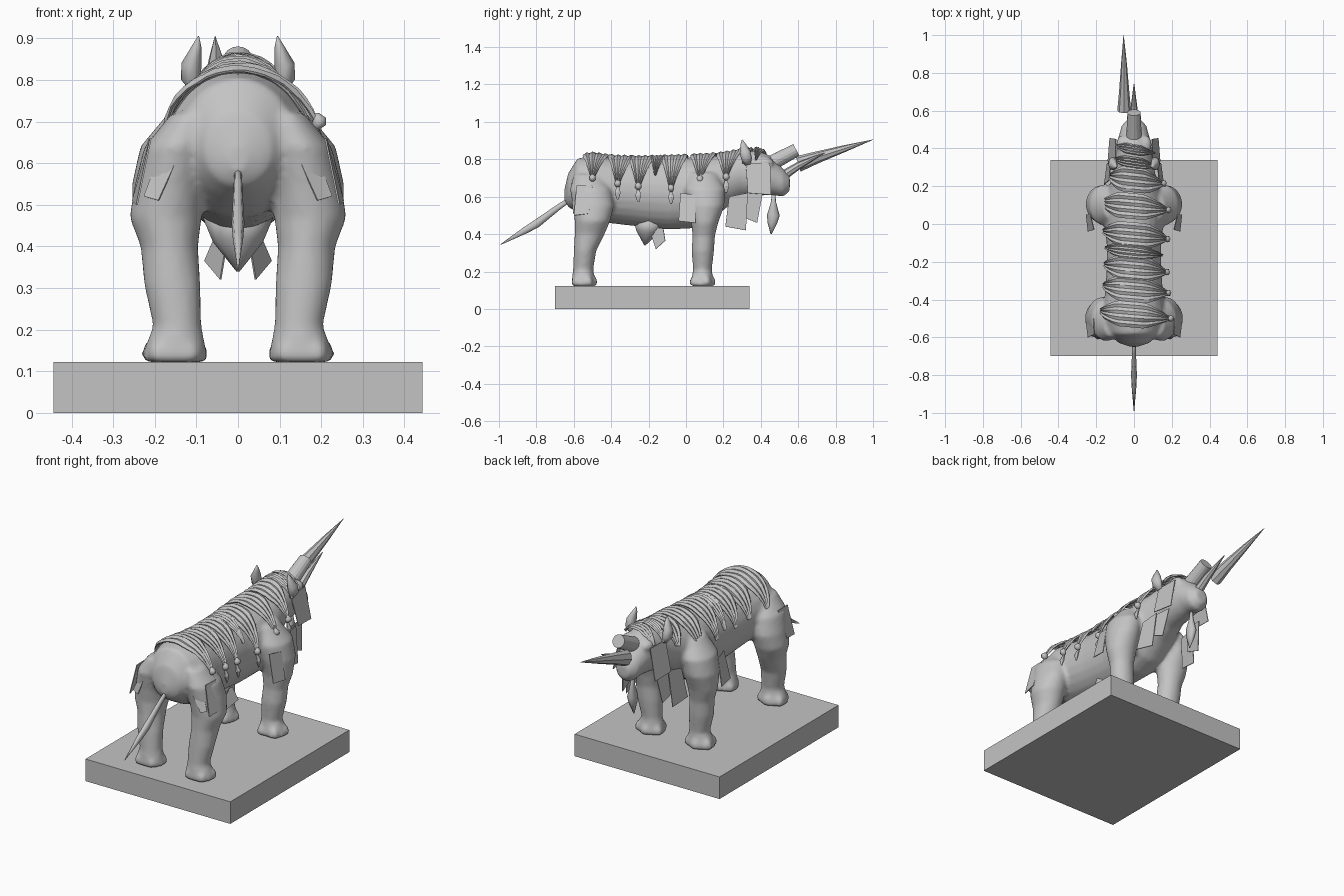
import bpy, bmesh, math, random
from mathutils import Vector

if "Cube" in bpy.data.objects:
    bpy.data.objects.remove(bpy.data.objects["Cube"])

random.seed(4)
grey = bpy.data.materials.new("stone grey")
grey.diffuse_color = (0.55, 0.55, 0.55, 1)
grey.use_nodes = True
grey.node_tree.nodes["Principled BSDF"].inputs["Base Color"].default_value = grey.diffuse_color


def finish(name, bm, smooth=True):
    bmesh.ops.recalc_face_normals(bm, faces=bm.faces)
    me = bpy.data.meshes.new(name)
    for f in bm.faces:
        f.smooth = smooth
    bm.to_mesh(me)
    bm.free()
    me.materials.append(grey)
    ob = bpy.data.objects.new(name, me)
    bpy.context.collection.objects.link(ob)
    return ob


def loft(bm, rings):
    """Skin closed rings of points and cap both ends."""
    vs = [[bm.verts.new(p) for p in r] for r in rings]
    n = len(vs[0])
    for a, b in zip(vs, vs[1:]):
        for i in range(n):
            bm.faces.new((a[i], a[(i + 1) % n], b[(i + 1) % n], b[i]))
    bm.faces.new(vs[0])
    bm.faces.new(vs[-1])


def oval(c, u, v, n=24):
    return [Vector(c) + Vector(u) * math.cos(t) + Vector(v) * math.sin(t)
            for t in (2 * math.pi * i / n for i in range(n))]


def spindle(name, pts, sides=10, flat=1.0, smooth=True):
    """Tapered rod through (x, y, z, radius); flat scales its x width."""
    bm = bmesh.new()
    d = (Vector(pts[-1][:3]) - Vector(pts[0][:3])).normalized()
    v = d.cross(Vector((1, 0, 0))).normalized()
    u = v.cross(d)
    loft(bm, [oval(p[:3], u * p[3] * flat, v * p[3], sides) for p in pts])
    return finish(name, bm, smooth)


# Plinth
bm = bmesh.new()
bmesh.ops.create_cube(bm, size=1)
for v in bm.verts:
    v.co = (v.co.x * 0.886, v.co.y * 1.04 - 0.18, v.co.z * 0.122 + 0.061)
finish("plinth", bm, False)

# Torso and head profile: y, centre z, half width, half height
TORSO = [(-.65, .61, .02, .03), (-.63, .635, .08, .09), (-.58, .66, .135, .145),
         (-.50, .645, .17, .175), (-.38, .63, .155, .175), (-.25, .62, .145, .18),
         (-.10, .615, .145, .19), (.03, .62, .16, .19), (.13, .64, .155, .175),
         (.22, .685, .125, .14), (.30, .715, .105, .125), (.38, .725, .10, .122),
         (.45, .715, .085, .105), (.52, .675, .066, .075), (.555, .67, .035, .04)]


def torso_at(y):
    for a, b in zip(TORSO, TORSO[1:]):
        if y <= b[0]:
            t = max(0, (y - a[0]) / (b[0] - a[0]))
            return [a[k] + t * (b[k] - a[k]) for k in (1, 2, 3)]
    return TORSO[-1][1:]


# Legs: x, y, z, half width, half depth
REAR = [(.11, -.53, .72, .05, .07), (.145, -.51, .64, .08, .11), (.163, -.495, .55, .085, .11),
        (.174, -.50, .47, .087, .095), (.165, -.515, .40, .069, .08), (.158, -.54, .31, .068, .06),
        (.146, -.55, .21, .058, .054), (.15, -.55, .16, .072, .06), (.152, -.547, .122, .08, .066)]
FRONT = [(.11, .09, .73, .05, .07), (.15, .10, .64, .085, .11), (.17, .105, .55, .085, .10),
         (.172, .10, .46, .08, .072), (.165, .095, .39, .064, .06), (.158, .09, .31, .066, .06),
         (.146, .088, .21, .054, .05), (.15, .087, .16, .068, .058), (.152, .085, .122, .078, .064)]

# One skin made of torso, head, legs and toes
bm = bmesh.new()
loft(bm, [oval((0, y, z), (w, 0, 0), (0, 0, h)) for y, z, w, h in TORSO])
for s in (-1, 1):
    for leg in (REAR, FRONT):
        loft(bm, [oval((s * x, y, z), (s * w, 0, 0), (0, d, 0)) for x, y, z, w, d in leg])
        fx, fy = leg[-1][:2]
        for a in (30, 90, 150, 235, 305):
            a = math.radians(a)
            r = bmesh.ops.create_uvsphere(bm, u_segments=12, v_segments=8, radius=1)
            for v in r["verts"]:
                v.co = (s * fx + .055 * math.cos(a) + v.co.x * .033,
                        fy + .047 * math.sin(a) + v.co.y * .027,
                        max(.122, .14 + v.co.z * .04))
    # Cheek and brow
    r = bmesh.ops.create_uvsphere(bm, u_segments=12, v_segments=8, radius=1)
    for v in r["verts"]:
        v.co = (s * .06 + v.co.x * .035, .42 + v.co.y * .05, .78 + v.co.z * .035)
skin = finish("body", bm)
m = skin.modifiers.new("merge", "REMESH")
m.mode = "VOXEL"
m.voxel_size = .011
m.use_smooth_shade = True
m = skin.modifiers.new("soften", "SMOOTH")
m.iterations = 4

# Tail, horns, beard and belly tuft
spindle("tail", [(0, -.60, .60, .012), (0, -.68, .545, .015), (0, -.80, .455, .022),
                 (0, -.86, .42, .018), (0, -.99, .345, .002)], 8, .7)
spindle("horn_stump", [(0, .43, .765, .042), (0, .59, .85, .035)], 16, 1, False)
spindle("small_horn", [(0, .50, .70, .028), (0, .60, .765, .02), (0, .74, .835, .002)], 8, 1, False)
spindle("broken_horn", [(-.052, .60, .775, .043), (-.052, .70, .81, .032),
                        (-.053, .85, .858, .018), (-.055, 1.0, .905, .001)], 8, .85, False)
spindle("beard", [(0, .468, .63, .008), (0, .468, .57, .014), (0, .467, .50, .034),
                  (0, .462, .46, .026), (0, .455, .40, .003)], 8, .7)
spindle("belly_tuft", [(0, -.20, .47, .085), (0, -.21, .41, .06), (0, -.22, .34, .004)], 10, 1)

# Ears
for s in (-1, 1):
    spindle("ear", [(s * .10, .33, .77, .015), (s * .113, .325, .80, .03),
                    (s * .112, .315, .84, .03), (s * .10, .305, .88, .015),
                    (s * .095, .30, .905, .002)], 10, .8)


def wrap(y0, half, a0, a1, knot):
    """Pleated cloth strip over the back, gathered on the right side."""
    bm = bmesh.new()
    rows, cols = 18, 9
    grid = []
    for i in range(rows + 1):
        t = i / rows
        a = math.radians(a0 + (a1 - a0) * t)
        w = half * min(1, .2 + 2.6 * t, .15 + 2.4 * (1 - t))
        row = []
        for j in range(cols):
            q = j / (cols - 1) * 2 - 1
            y = y0 + .03 - .04 * t + q * w
            z, rx, rz = torso_at(y)
            o = .012 + (.007 if j % 2 else 0) + random.uniform(0, .003) + .012 * t ** 4
            row.append(bm.verts.new((math.sin(a) * (rx + o), y, z + math.cos(a) * (rz + o))))
        grid.append(row)
    for a, b in zip(grid, grid[1:]):
        for j in range(cols - 1):
            bm.faces.new((a[j], a[j + 1], b[j + 1], b[j]))
    end = grid[-1][cols // 2].co.copy()
    ob = finish("back_wrap", bm, False)
    m = ob.modifiers.new("cloth", "SOLIDIFY")
    m.thickness = .006
    if knot:
        x, y, z = end
        spindle("wrap_knot", [(x, y, z + .02, .006), (x + .006, y, z + .008, .017),
                              (x + .006, y, z - .008, .017), (x, y, z - .02, .006)], 8)
        spindle("wrap_tassel", [(x, y, z - .015, .007), (x + .012, y, z - .05, .018),
                                (x + .014, y, z - .085, .005)], 6, .5, False)


for y0, last in ((-.49, 74), (-.355, 78), (-.245, 80), (-.07, 82), (.085, 72), (.225, 82)):
    wrap(y0, .068, -78, last, True)
wrap(-.155, .04, -72, 62, False)
wrap(.315, .03, -65, 65, False)
wrap(.385, .028, -60, 60, False)

# Hanging cloth scraps, mirrored left and right
SCRAPS = [
    ("rear_leg_scrap", (.212, -.585, .66), (.215, -.50, .66), (.255, -.52, .51), (.245, -.60, .50)),
    ("front_leg_scrap", (.212, -.03, .62), (.232, .05, .61), (.255, .05, .46), (.245, -.04, .47)),
    ("chest_scrap", (.13, .23, .60), (.12, .33, .62), (.14, .32, .42), (.155, .21, .44)),
    ("neck_scrap", (.11, .30, .62), (.10, .41, .62), (.12, .38, .46), (.13, .28, .50)),
    ("face_scrap", (.10, .32, .78), (.097, .45, .78), (.13, .455, .61), (.14, .33, .62)),
    ("belly_scrap", (.02, -.20, .44), (.05, -.12, .43), (.078, -.11, .365), (.04, -.16, .32)),
    ("hip_scrap", (.14, -.61, .62), (.18, -.57, .64), (.225, -.59, .52), (.19, -.60, .51)),
]
for name, *pts in SCRAPS:
    for s in (-1, 1):
        bm = bmesh.new()
        bm.faces.new([bm.verts.new((s * x, y, z)) for x, y, z in pts])
        m = finish(name, bm, False).modifiers.new("cloth", "SOLIDIFY")
        m.thickness = .004
